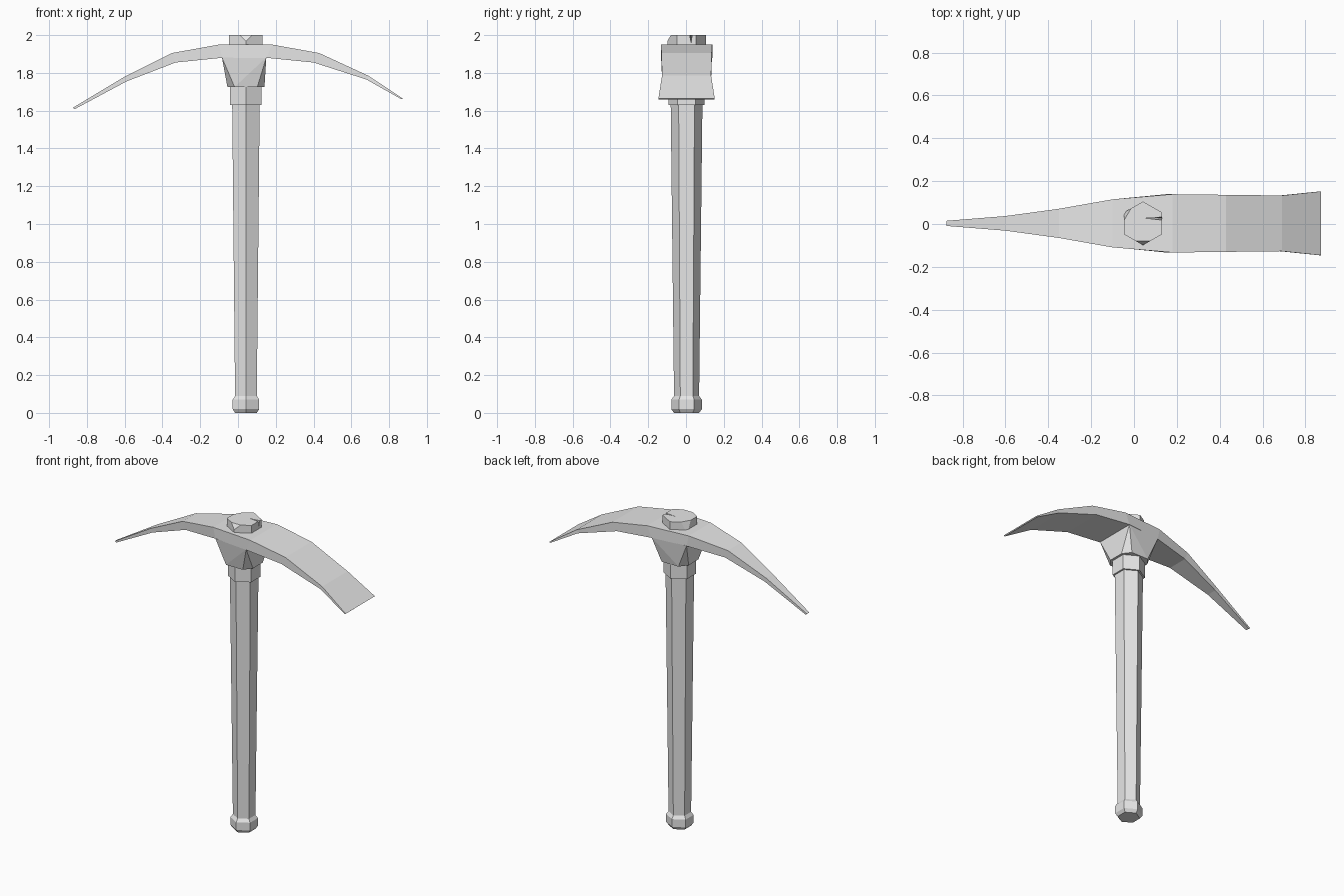
import bpy, bmesh, math
from mathutils import Vector

if "Cube" in bpy.data.objects:
    bpy.data.objects.remove(bpy.data.objects["Cube"])

grey = bpy.data.materials.new("plain grey")
grey.use_nodes = True
COLOUR = (0.8, 0.8, 0.8, 1)
grey.diffuse_color = COLOUR
grey.node_tree.nodes["Principled BSDF"].inputs["Base Color"].default_value = COLOUR

CX, CY = 0.042, 0.003  # handle axis


def finish(bm, name):
    bmesh.ops.recalc_face_normals(bm, faces=bm.faces[:])
    mesh = bpy.data.meshes.new(name)
    bm.to_mesh(mesh)
    bm.free()
    mesh.materials.append(grey)
    obj = bpy.data.objects.new(name, mesh)
    bpy.context.collection.objects.link(obj)
    return obj


def loft(rings):
    """Skin equal-length rings of points and cap both ends."""
    bm = bmesh.new()
    loops = [[bm.verts.new(p) for p in ring] for ring in rings]
    n = len(loops[0])
    for a, b in zip(loops, loops[1:]):
        for i in range(n):
            j = (i + 1) % n
            bm.faces.new((a[i], a[j], b[j], b[i]))
    bm.faces.new(loops[0])
    bm.faces.new(loops[-1])
    return bm


def hexagon(r, z):
    """Hexagon with corners toward front and back."""
    angles = [math.radians(90 + 60 * i) for i in range(6)]
    return [(CX + r * math.cos(a), CY + r * math.sin(a), z) for a in angles]


def hex_part(name, profile):
    return finish(loft([hexagon(r, z) for r, z in profile]), name)


# Handle, pommel and collar
hex_part("handle", [(0.066, 0.06), (0.084, 1.64)])
hex_part("pommel", [(0.066, 0), (0.081, 0.02), (0.081, 0.07), (0.066, 0.09)])
hex_part("collar", [(0.096, 1.63), (0.096, 1.74)])

# Curved head: top x, top z, bottom x, bottom z, half width
stations = [
    (-0.875, 1.615, -0.865, 1.608, 0.012),
    (-0.60, 1.78, -0.59, 1.755, 0.034),
    (-0.35, 1.905, -0.33, 1.855, 0.068),
    (-0.10, 1.95, -0.085, 1.88, 0.112),
    (0.18, 1.95, 0.15, 1.88, 0.136),
    (0.43, 1.905, 0.40, 1.855, 0.133),
    (0.69, 1.785, 0.68, 1.765, 0.130),
    (0.872, 1.665, 0.866, 1.66, 0.149),
]
finish(loft([[(tx, CY - w, tz), (tx, CY + w, tz), (bx, CY + w, bz), (bx, CY - w, bz)]
             for tx, tz, bx, bz, w in stations]), "pick_head")

# Socket: rectangle under the head narrowing to a chamfered base
bm = bmesh.new()
for x, w in ((-0.085, 0.113), (0.15, 0.134)):
    for side in (-1, 1):
        bm.verts.new((x, CY + side * w, 1.882))
for sx in (-1, 1):
    for sy in (-1, 1):
        bm.verts.new((CX + sx * 0.098, CY + sy * 0.05, 1.725))
        bm.verts.new((CX + sx * 0.06, CY + sy * 0.1, 1.725))
bmesh.ops.convex_hull(bm, input=bm.verts[:])
bmesh.ops.dissolve_limit(bm, angle_limit=0.02, verts=bm.verts[:], edges=bm.edges[:])
finish(bm, "socket")

# Handle end above the head, with two chipped corners
bm = loft([hexagon(0.102, 1.93), hexagon(0.102, 2.0)])
chips = [((CX, CY - 0.102, 1.968), (0, -0.85, 0.5)),
         ((CX - 0.088, CY + 0.04, 1.95), (-0.85, 0.5, 0.25))]
for point, normal in chips:
    cut = bmesh.ops.bisect_plane(bm, geom=bm.verts[:] + bm.edges[:] + bm.faces[:],
                                 plane_co=point, plane_no=Vector(normal), clear_outer=True)
    edges = [e for e in cut["geom_cut"] if isinstance(e, bmesh.types.BMEdge)]
    bmesh.ops.holes_fill(bm, edges=edges)
knob = finish(bm, "handle_end")

# Wedge-shaped split in the handle end
split = finish(loft([[(0.055, 0.027, z), (0.15, 0.016 + d, z), (0.15, 0.04 - d, z)]
                     for z, d in ((1.962, 0.011), (2.02, 0))]), "split_cutter")
split.hide_render = True
split.hide_viewport = True
mod = knob.modifiers.new("split", 'BOOLEAN')
mod.operation = 'DIFFERENCE'
mod.object = split
